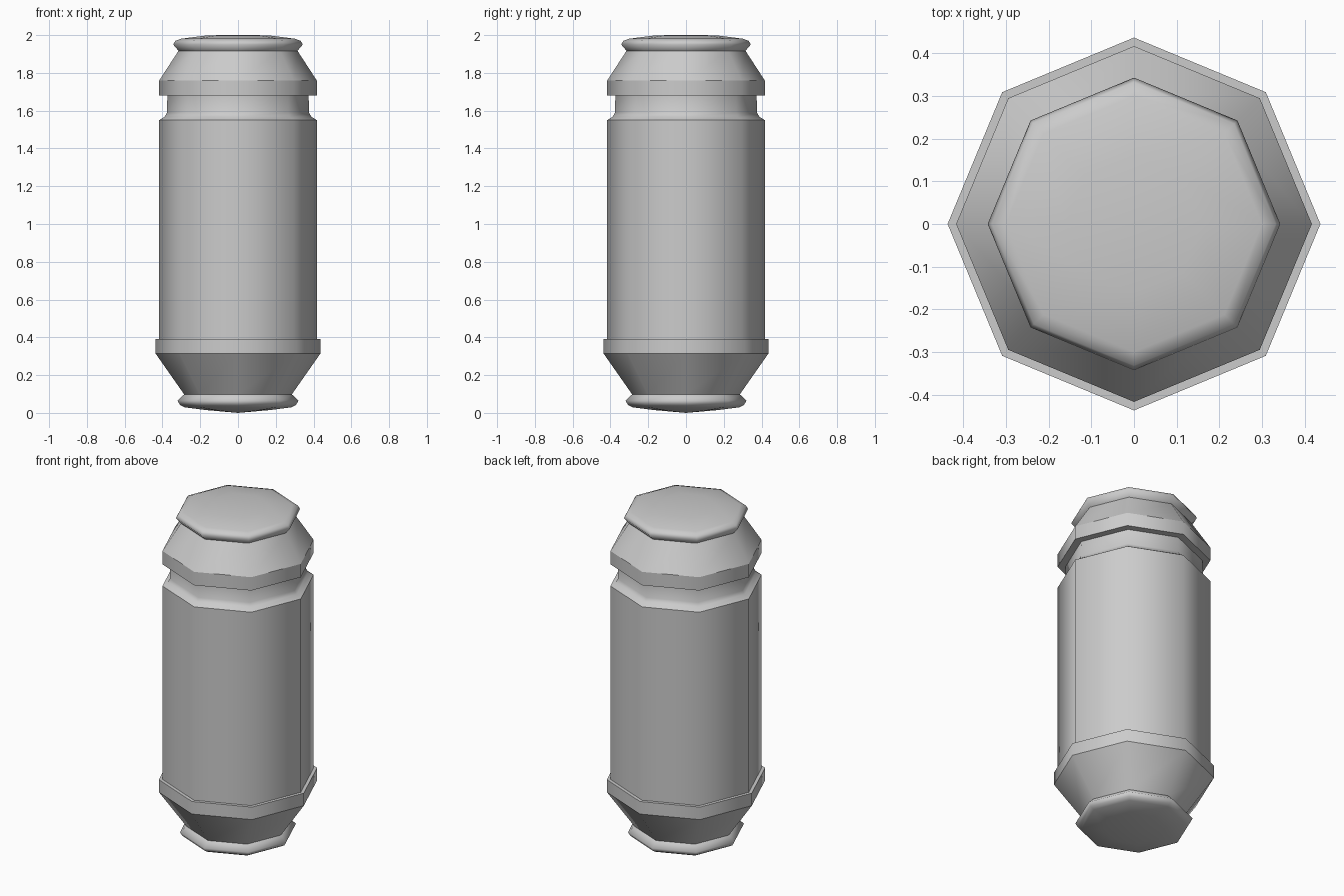
import bpy, bmesh
from math import cos, sin, pi

if "Cube" in bpy.data.objects:
    bpy.data.objects.remove(bpy.data.objects["Cube"])

SIDES = 8


def lathe(name, profile, sharp=()):
    """Spin (radius, z) points, listed bottom to top, into an octagonal part.
    'sharp' holds the profile indices whose ring is a hard edge."""
    bm = bmesh.new()
    rings = []
    for r, z in profile:
        if r == 0:
            rings.append([bm.verts.new((0, 0, z))] * SIDES)
        else:
            rings.append([bm.verts.new((r * cos(2 * pi * i / SIDES),
                                        r * sin(2 * pi * i / SIDES), z))
                          for i in range(SIDES)])
    for a, b in zip(rings, rings[1:]):
        for i in range(SIDES):
            j = (i + 1) % SIDES
            corners = list(dict.fromkeys((a[i], a[j], b[j], b[i])))
            bm.faces.new(corners).smooth = True
    for k in sharp:
        for i in range(SIDES):
            edge = bm.edges.get((rings[k][i], rings[k][(i + 1) % SIDES]))
            edge.smooth = False
    mesh = bpy.data.meshes.new(name)
    bm.to_mesh(mesh)
    bm.free()
    obj = bpy.data.objects.new(name, mesh)
    bpy.context.collection.objects.link(obj)
    return obj


# Rounded foot
lathe("foot_cap", [(0, 0), (0.17, 0.015), (0.285, 0.03), (0.308, 0.043),
                   (0.32, 0.065), (0.285, 0.098)])

# Flared base with a protruding rim
lathe("base_collar", [(0.285, 0.098), (0.437, 0.315), (0.437, 0.39),
                      (0.417, 0.39)], sharp=(1, 2))

# Long barrel, and the recessed neck with its flared foot
lathe("body", [(0.417, 0.39), (0.417, 1.55)])
lathe("neck_groove", [(0.417, 1.55), (0.388, 1.568), (0.376, 1.59),
                      (0.374, 1.68)])

# Shoulder: underside lip, straight band, tapering top
lathe("shoulder", [(0.374, 1.68), (0.417, 1.68), (0.417, 1.76),
                   (0.315, 1.917)], sharp=(1, 2))

# Domed top cap
lathe("top_cap", [(0.315, 1.917), (0.343, 1.95), (0.332, 1.97),
                  (0.3, 1.981), (0.16, 1.999), (0, 2.0)])
